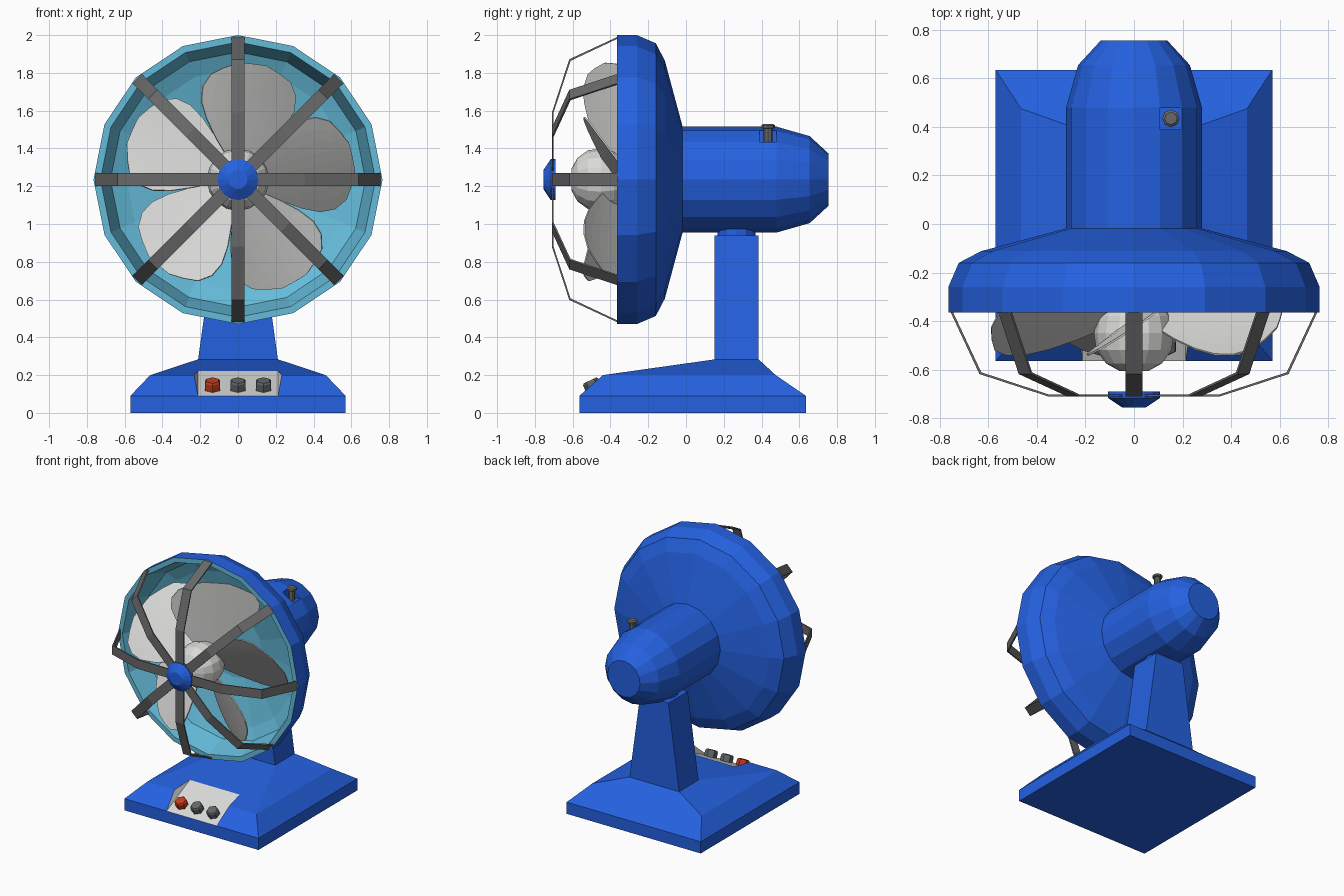
import bpy, bmesh, math
from mathutils import Vector, Matrix

if "Cube" in bpy.data.objects:
    bpy.data.objects.remove(bpy.data.objects["Cube"])

CZ = 1.235  # height of the fan axis


def material(name, rgb):
    m = bpy.data.materials.new(name)
    m.diffuse_color = (*rgb, 1)
    m.use_nodes = True
    m.node_tree.nodes["Principled BSDF"].inputs["Base Color"].default_value = m.diffuse_color
    return m


BLUE = material("body blue", (0.018, 0.12, 0.75))
TEAL = material("inner teal", (0.13, 0.50, 0.70))
PALE = material("pale grey", (0.70, 0.70, 0.69))
GREY = material("rib grey", (0.14, 0.14, 0.14))
BUTTON = material("button grey", (0.12, 0.135, 0.14))
RED = material("button red", (0.55, 0.045, 0.012))


def make(name, bm, *mats):
    bmesh.ops.recalc_face_normals(bm, faces=bm.faces)
    me = bpy.data.meshes.new(name)
    bm.to_mesh(me)
    bm.free()
    for m in mats:
        me.materials.append(m)
    ob = bpy.data.objects.new(name, me)
    bpy.context.collection.objects.link(ob)
    return ob


def stack(bm, rings):
    """Skin a list of equal-length point rings and cap both ends."""
    vs = [[bm.verts.new(p) for p in ring] for ring in rings]
    n = len(vs[0])
    bands = [[bm.faces.new((a[i], a[(i + 1) % n], b[(i + 1) % n], b[i]))
              for i in range(n)] for a, b in zip(vs, vs[1:])]
    bands += [[bm.faces.new(vs[0])], [bm.faces.new(vs[-1])]]
    return bands


def lathe(name, profile, *mats, n=16, change=None, matrix=None):
    """Revolve (along, radius) points; bands from index 'change' use slot 1."""
    if matrix is None:  # fan axis: along = y
        matrix = Matrix.Translation((0, 0, CZ)) @ Matrix.Rotation(-math.pi / 2, 4, 'X')
    bm = bmesh.new()
    ang = [2 * math.pi * i / n for i in range(n)]
    bands = stack(bm, [[matrix @ Vector((r * math.cos(a), r * math.sin(a), h))
                        for a in ang] for h, r in profile])
    if change is not None:
        for k, band in enumerate(bands):
            if k >= change and k != len(bands) - 2:
                for f in band:
                    f.material_index = 1
    return make(name, bm, *mats)


def rect(x, y0, y1, z):
    return [(-x, y0, z), (x, y0, z), (x, y1, z), (-x, y1, z)]


def cut(ob, cutter):
    mod = ob.modifiers.new("cut", 'BOOLEAN')
    mod.object = cutter
    mod.operation = 'DIFFERENCE'
    mod.solver = 'EXACT'
    bpy.context.view_layer.objects.active = ob
    bpy.ops.object.modifier_apply(modifier=mod.name)
    bpy.data.objects.remove(cutter)


# Base with hipped upper step
bm = bmesh.new()
stack(bm, [rect(0.57, -0.565, 0.635, 0), rect(0.57, -0.565, 0.635, 0.09),
           rect(0.465, -0.44, 0.475, 0.2), rect(0.213, 0.15, 0.385, 0.283)])
base = make("base", bm, BLUE, PALE)

# Control panel recess, sloping up from the front edge
bm = bmesh.new()
slope = 0.11 / 0.235
for band in stack(bm, [[(s * w, y, 0.09 + slope * (y + 0.565) + dz)
                        for s, y in ((-1, -0.62), (1, -0.62), (1, -0.25), (-1, -0.25))]
                       for w, dz in ((0.212, 0), (0.29, 0.2))]):
    for f in band:
        f.material_index = 1
cut(base, make("panel_cutter", bm, BLUE, PALE))

# Hexagonal buttons standing square to the panel
tilt = Matrix.Rotation(math.atan(slope), 4, 'X')
for name, x, mat in (("button_left", -0.135, RED), ("button_middle", 0, BUTTON),
                     ("button_right", 0.135, BUTTON)):
    place = Matrix.Translation((x, -0.485, 0.122)) @ tilt
    lathe(name, [(0, 0.045), (0.045, 0.045), (0.055, 0.038)], mat, n=6,
          matrix=place @ Matrix.Rotation(math.pi / 6, 4, 'Z'))

# Tapered post and swivel collar
bm = bmesh.new()
stack(bm, [rect(0.213, 0.15, 0.385, 0.27), rect(0.12, 0.15, 0.385, 0.94)])
make("post", bm, BLUE)
lathe("swivel_collar", [(0.92, 0.1), (1.0, 0.1)], BLUE, n=12,
      matrix=Matrix.Translation((0, 0.267, 0)))

# Motor body with a square recess for the knob
motor = lathe("motor_body", [(-0.03, 0.28), (0.48, 0.28), (0.655, 0.23), (0.755, 0.138)], BLUE)
bm = bmesh.new()
stack(bm, [[(x, y, z) for x, y in ((0.105, 0.39), (0.197, 0.39), (0.197, 0.478), (0.105, 0.478))]
           for z in (1.43, 1.6)])
cut(motor, make("recess_cutter", bm, BLUE))
lathe("swivel_knob", [(1.42, 0.024), (1.505, 0.024), (1.508, 0.036), (1.522, 0.036),
                      (1.53, 0.026)], GREY, n=8, matrix=Matrix.Translation((0.152, 0.435, 0)))

# Bowl-shaped shroud, blue outside and teal inside
lathe("shroud", [(-0.018, 0.28), (-0.112, 0.63), (-0.16, 0.722), (-0.26, 0.765),
                 (-0.365, 0.765), (-0.365, 0.728), (-0.19, 0.675), (-0.15, 0.59),
                 (-0.06, 0.25)], BLUE, TEAL, change=4)

# Rotor hub and shaft
lathe("hub", [(-0.605, 0.06), (-0.575, 0.115), (-0.52, 0.155), (-0.45, 0.165),
              (-0.38, 0.15), (-0.3, 0.1)], PALE)
lathe("shaft", [(-0.32, 0.05), (-0.05, 0.05)], GREY, n=8)

# Five pitched blades: outline as (radius, half width)
OUTLINE = [(0.10, 0.07), (0.2, 0.145), (0.3, 0.208), (0.39, 0.246), (0.47, 0.248),
           (0.54, 0.212), (0.59, 0.15), (0.618, 0.075)]
COLS = 8
for k in range(5):
    a = math.radians(84 + 72 * k)
    out, side = Vector((math.cos(a), 0, math.sin(a))), Vector((-math.sin(a), 0, math.cos(a)))
    bm = bmesh.new()
    rows = []
    for r, w in OUTLINE:
        row = []
        for j in range(COLS + 1):
            s = w * (2 * j / COLS - 1)
            t = s / 0.25
            p = out * (r - 0.03 * t * t * (r > 0.55)) + side * (s - 0.01)
            row.append(bm.verts.new((p.x, -0.375 - 0.185 * t + 0.02 * t * t, p.z + CZ)))
        rows.append(row)
    for p, q in zip(rows, rows[1:]):
        for j in range(COLS):
            bm.faces.new((p[j], p[j + 1], q[j + 1], q[j]))
    blade = make(f"blade_{k + 1}", bm, PALE)
    solid = blade.modifiers.new("thickness", 'SOLIDIFY')
    solid.thickness = 0.008
    solid.offset = 0

# Eight bent guard ribs
PATH = [(-0.36, 0.757), (-0.618, 0.637), (-0.71, 0.355), (-0.71, 0.0)]
INNER = [(-0.36, 0.747), (-0.611, 0.629), (-0.702, 0.352), (-0.702, 0.0)]
for k in range(8):
    turn = Matrix.Translation((0, 0, CZ)) @ Matrix.Rotation(k * math.pi / 4, 4, 'Y')
    bm = bmesh.new()
    stack(bm, [[turn @ Vector(p) for p in ((-0.035, y, r), (0.035, y, r),
                                           (0.035, v, q), (-0.035, v, q))]
               for (y, r), (v, q) in zip(PATH, INNER)])
    make(f"guard_rib_{k + 1}", bm, GREY)

# Centre cap of the guard
lathe("guard_cap", [(-0.69, 0.108), (-0.716, 0.108), (-0.755, 0.05)], BLUE)
